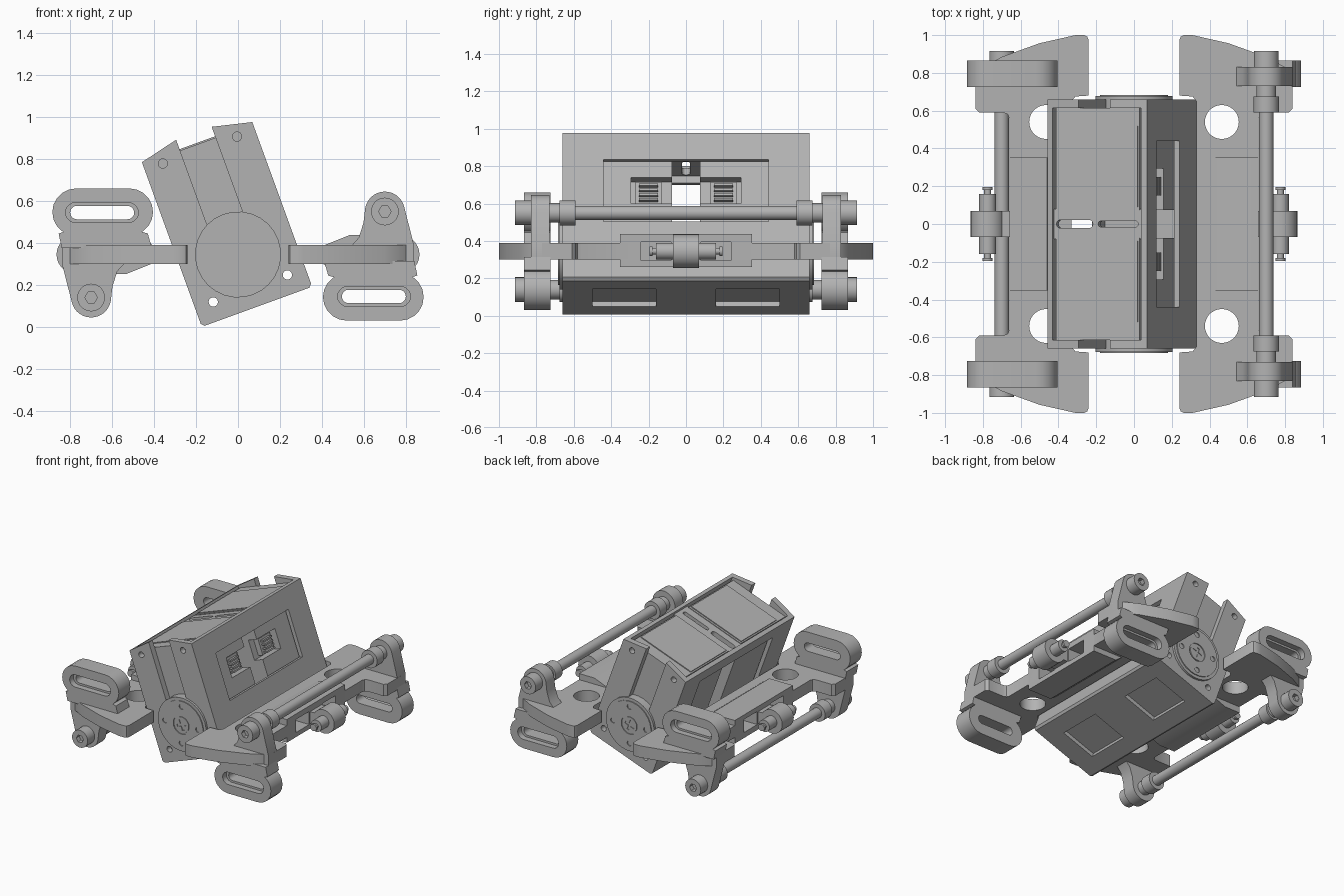
import bpy, bmesh, math
from mathutils import Matrix

cube = bpy.data.objects.get("Cube")
if cube:
    bpy.data.objects.remove(cube)

GREY = (0.45, 0.45, 0.45, 1)
mat = bpy.data.materials.new("plain grey")
mat.use_nodes = True
mat.diffuse_color = GREY
bsdf = next(n for n in mat.node_tree.nodes if n.type == 'BSDF_PRINCIPLED')
bsdf.inputs["Base Color"].default_value = GREY
bsdf.inputs["Roughness"].default_value = 0.6

parts = []       # every finished object
group = []       # objects of the assembly being built


def prism(name, pts, lo, hi, axis='y'):
    """Extrude a 2D outline along an axis."""
    place = {'x': lambda a, b, t: (t, a, b), 'y': lambda a, b, t: (a, t, b),
             'z': lambda a, b, t: (a, b, t)}[axis]
    bm = bmesh.new()
    rings = [[bm.verts.new(place(a, b, t)) for a, b in pts] for t in (lo, hi)]
    bm.faces.new(rings[0])
    bm.faces.new(rings[1])
    n = len(pts)
    for i in range(n):
        j = (i + 1) % n
        bm.faces.new((rings[0][i], rings[0][j], rings[1][j], rings[1][i]))
    bmesh.ops.recalc_face_normals(bm, faces=bm.faces)
    me = bpy.data.meshes.new(name)
    bm.to_mesh(me)
    bm.free()
    me.materials.append(mat)
    ob = bpy.data.objects.new(name, me)
    bpy.context.scene.collection.objects.link(ob)
    group.append(ob)
    return ob


def box(name, x, y, z):
    return prism(name, [(x[0], z[0]), (x[1], z[0]), (x[1], z[1]), (x[0], z[1])], *y)


def arc(x, z, r, start=0, end=360, n=28):
    full = end - start == 360
    steps = n if full else n + 1
    angles = [math.radians(start + (end - start) * i / n) for i in range(steps)]
    return [(x + r * math.cos(a), z + r * math.sin(a)) for a in angles]


def cyl(name, x, z, r, lo, hi, axis='y'):
    return prism(name, arc(x, z, r), lo, hi, axis)


def stadium(x0, x1, z, r):
    return arc(x1 - r, z, r, -90, 90, 10) + arc(x0 + r, z, r, 90, 270, 10)


def cut(ob, *tools):
    """Subtract the tools from the object, then drop them."""
    for tool in tools:
        tool.hide_render = True
        mod = ob.modifiers.new("cut", 'BOOLEAN')
        mod.operation, mod.solver, mod.object = 'DIFFERENCE', 'EXACT', tool
    bpy.context.view_layer.update()
    ev = ob.evaluated_get(bpy.context.evaluated_depsgraph_get())
    me = bpy.data.meshes.new_from_object(ev)
    ob.modifiers.clear()
    ob.data = me
    for tool in tools:
        group.remove(tool)
        bpy.data.objects.remove(tool)
    return ob


def finish(matrix):
    for ob in group:
        ob.matrix_world = matrix
    parts.extend(group)
    group.clear()


PIVOT = Matrix.Translation((0, 0, 0.345))


def build_body():
    # Open tray housing with arched end walls
    profile = [(-0.265, -0.265), (0.265, -0.265), (0.28, -0.25), (0.28, 0.57),
               (0.09, 0.615), (-0.09, 0.615), (-0.28, 0.57), (-0.28, -0.25)]
    tools = [box("inside", (-0.25, 0.25), (-0.615, 0.615), (-0.235, 1)),
             box("left_window", (0.2, 0.4), (-0.44, 0.44), (0.067, 0.42)),
             box("right_window", (-0.4, -0.2), (-0.44, 0.44), (-0.12, 0.48))]
    for s in (1, -1):
        tools.append(box("floor_window", (-0.14, 0.135), sorted((0.16 * s, 0.5 * s)), (-0.4, -0.2)))
        tools.append(box("end_notch", (-0.09, 0.09), sorted((0.55 * s, 0.75 * s)), (0, 0.8)))
        for u in (-0.188, 0.188):
            for w in (-0.172, 0.53):
                tools.append(cyl("bolt_hole", u, w, 0.022, 0.55 * s, 0.75 * s))
    cut(prism("housing", profile, -0.66, 0.66), *tools)

    # Bridge between the motors, with two slots
    cut(box("top_bridge", (-0.25, 0.25), (-0.08, 0.08), (0.52, 0.555)),
        prism("slot", stadium(-0.235, -0.03, 0, 0.022), 0.4, 0.7, 'z'),
        prism("slot", stadium(0.0, 0.225, 0, 0.016), 0.4, 0.7, 'z'))

    for s in (1, -1):
        # Motor with a connector pocket facing the window
        span = sorted((0.075 * s, 0.614 * s))
        cut(box("motor_case", (-0.235, 0.235), span, (-0.12, 0.56)),
            box("pocket", (0.16, 0.3), sorted((0.04 * s, 0.295 * s)), (0.186, 0.335)))
        box("motor_base", (-0.155, 0.155), span, (-0.234, -0.11))
        box("motor_lid", (-0.225, 0.225), sorted((0.09 * s, 0.52 * s)), (0.55, 0.567))
        box("connector", (0.15, 0.2), sorted((0.13 * s, 0.27 * s)), (0.2, 0.32))
        for i in range(4):
            w = 0.207 + i * 0.028
            box("connector_pin", (0.19, 0.228), sorted((0.15 * s, 0.25 * s)), (w, w + 0.012))

        # Round output horn with screw
        holes = [cyl("hole", *p, 0.02, 0.6 * s, 0.8 * s) for p in arc(0, 0, 0.14, 0, 360, 4)]
        for h in holes:
            h.data.transform(Matrix.Rotation(math.radians(-70), 4, 'Y'))
        cyl("horn_rim", 0, 0, 0.205, 0.6 * s, 0.677 * s)
        cut(cyl("horn_disc", 0, 0, 0.182, 0.61 * s, 0.684 * s),
            cyl("hub_hole", 0, 0, 0.07, 0.668 * s, 0.8 * s), *holes)
        cut(cyl("horn_screw", 0, 0, 0.06, 0.64 * s, 0.682 * s),
            box("cross", (-0.04, 0.04), sorted((0.67 * s, 0.7 * s)), (-0.009, 0.009)),
            box("cross", (-0.009, 0.009), sorted((0.67 * s, 0.7 * s)), (-0.04, 0.04)))
    finish(PIVOT @ Matrix.Rotation(math.radians(-20), 4, 'Y'))


def build_bracket(matrix, side):
    # Flat deck with two round holes
    half = [(0.33, 0.65), (0.31, 0.675), (0.24, 0.68), (0.24, 0.975), (0.248, 0.993), (0.265, 1.0),
            (0.31, 1.0), (0.5, 0.957), (0.7, 0.885), (0.8, 0.83), (0.84, 0.77), (0.84, 0.61),
            (0.82, 0.59), (0.69, 0.59), (0.668, 0.58), (0.66, 0.56)]
    outline = half + [(x, -y) for x, y in reversed(half)]
    cut(prism(side + "_deck", outline, -0.045, 0.045, 'z'),
        *[cyl("hole", 0.465, 0.54 * s, 0.09, -0.2, 0.2, 'z') for s in (1, -1)],
        box("clear", (0.5, 0.7), (-0.24, -0.08), (-0.05, 0.05)),
        box("clear", (0.5, 0.7), (0.08, 0.24), (-0.05, 0.05)))

    # Thick middle block with two pockets
    block = [(0.4, -0.04), (0.46, -0.085), (0.66, -0.085), (0.66, 0.092), (0.53, 0.092), (0.4, 0.04)]
    cut(prism(side + "_block", block, -0.352, 0.352),
        box("pocket", (0.5, 0.7), (-0.24, -0.08), (-0.05, 0.05)),
        box("pocket", (0.5, 0.7), (0.08, 0.24), (-0.05, 0.05)))

    # Centre eye with its cross pin
    box(side + "_eye_arm", (0.6, 0.78), (-0.07, 0.07), (-0.045, 0.045))
    cyl(side + "_eye", 0.775, 0, 0.09, -0.07, 0.07)
    cyl(side + "_pin", 0.775, 0, 0.045, -0.16, 0.16)
    cyl(side + "_pin_neck", 0.775, 0, 0.018, -0.185, 0.185)
    for s in (1, -1):
        cyl(side + "_pin_tip", 0.775, 0, 0.026, 0.18 * s, 0.195 * s)

    # Long rod
    cyl(side + "_rod", 0.7, 0.205, 0.038, -0.74, 0.74)
    lug = arc(0.7, 0.205, 0.095, 10, 170, 14) + [(0.598, 0.15), (0.575, 0.08), (0.53, 0.03),
                                               (0.53, -0.03), (0.84, -0.03), (0.84, 0.04)]
    for s in (1, -1):
        # Rod lug, collar and cap
        prism(side + "_lug", lug, 0.73 * s, 0.83 * s)
        cyl(side + "_collar", 0.7, 0.205, 0.067, 0.59 * s, 0.675 * s)
        cyl(side + "_spacer", 0.7, 0.205, 0.052, 0.67 * s, 0.735 * s)
        cut(cyl(side + "_cap", 0.7, 0.205, 0.066, 0.82 * s, 0.915 * s),
            prism("socket", arc(0.7, 0.205, 0.03, n=6), 0.88 * s, 1.0 * s))

        # Slotted loop joined to the deck
        y0, y1 = 0.725 * s, 0.865 * s
        web = [(0.41, -0.03), (0.84, -0.03), (0.855, -0.1), (0.8, -0.118), (0.49, -0.118), (0.43, -0.1)]
        prism(side + "_web", web, y0, y1)
        cut(prism(side + "_loop", stadium(0.405, 0.885, -0.2025, 0.1125), y0, y1),
            prism("slot", stadium(0.495, 0.8, -0.2, 0.032), 0.5 * s, 1.0 * s),
            prism("recess", stadium(0.475, 0.822, -0.2, 0.047), 0.82 * s, 1.0 * s))
    finish(matrix)


build_body()
build_bracket(PIVOT, "left")
build_bracket(PIVOT @ Matrix.Rotation(math.pi, 4, 'Y'), "right")

# Smooth the round parts, keep corners crisp
bpy.ops.object.select_all(action='DESELECT')
for ob in parts:
    ob.select_set(True)
bpy.context.view_layer.objects.active = parts[0]
bpy.ops.object.shade_smooth_by_angle(angle=math.radians(30))
